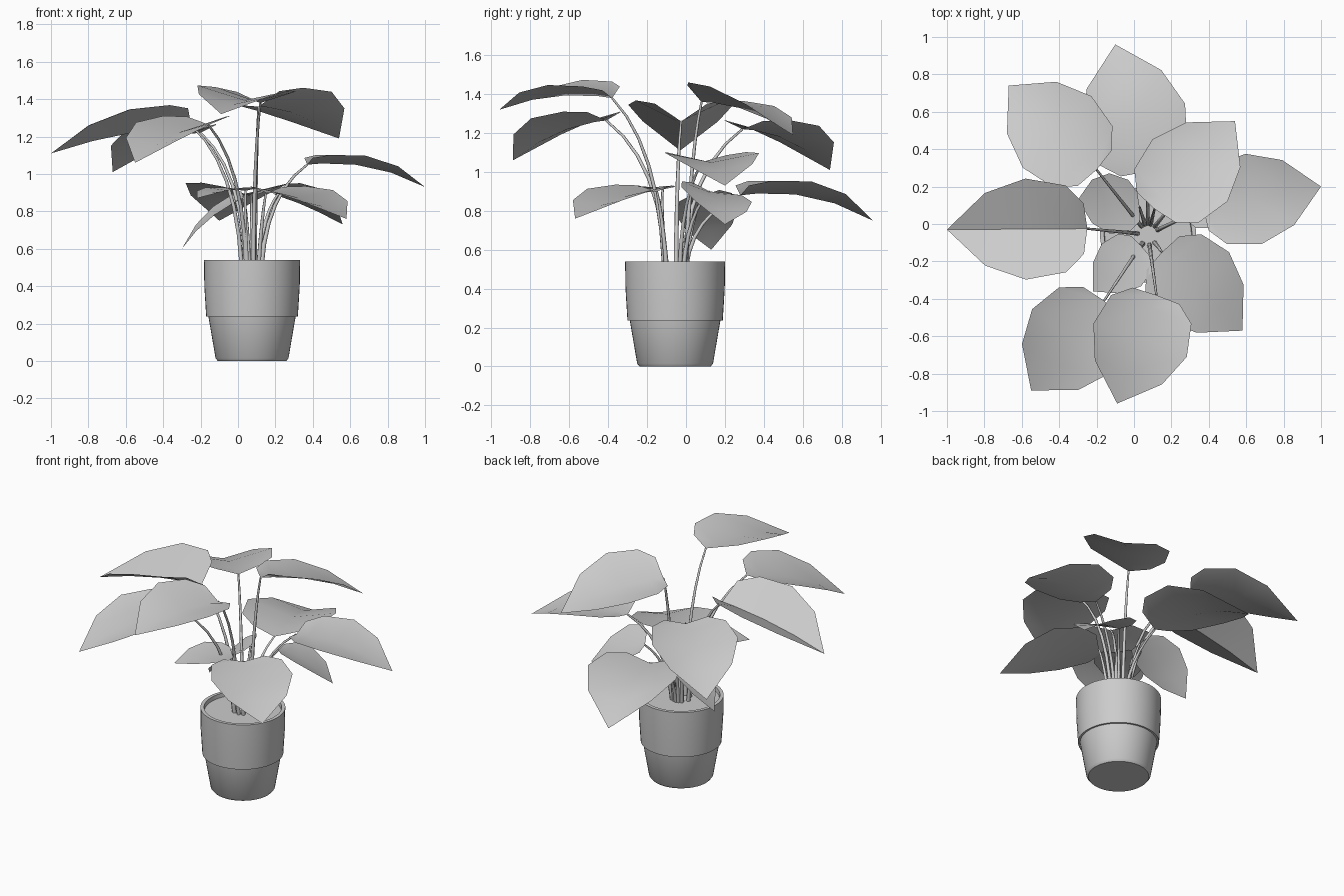
import bpy, bmesh, math
from mathutils import Vector

if "Cube" in bpy.data.objects:
    bpy.data.objects.remove(bpy.data.objects["Cube"])

CX, CY = 0.075, -0.056


def finish(bm, name, angle):
    me = bpy.data.meshes.new(name)
    bm.to_mesh(me)
    bm.free()
    ob = bpy.data.objects.new(name, me)
    bpy.context.collection.objects.link(ob)
    bpy.ops.object.select_all(action='DESELECT')
    ob.select_set(True)
    bpy.context.view_layer.objects.active = ob
    bpy.ops.object.shade_smooth_by_angle(angle=math.radians(angle))
    return ob


def lathe(name, profile, n=48):
    bm = bmesh.new()
    vs = [bm.verts.new((CX + r, CY, z)) for r, z in profile]
    edges = [bm.edges.new(p) for p in zip(vs, vs[1:])]
    bmesh.ops.spin(bm, geom=vs + edges, cent=(CX, CY, 0), axis=(0, 0, 1),
                   angle=2 * math.pi, steps=n, use_duplicate=False)
    bmesh.ops.remove_doubles(bm, verts=bm.verts[:], dist=1e-4)
    bmesh.ops.recalc_face_normals(bm, faces=bm.faces[:])
    return finish(bm, name, 30)


# Pot with a thicker upper band, and the soil inside
lathe("pot", [(0, 0), (.183, 0), (.195, .015), (.233, .237), (.245, .237),
              (.255, .4), (.257, .54), (.235, .54), (.228, .48), (0, .48)])
lathe("soil", [(0, .517), (.232, .515)])


def leaf(name, base, tip, width, fold, arch, roll):
    base, tip = Vector(base), Vector(tip)
    axis = tip - base
    side = Vector((-axis.y, axis.x, 0)).normalized()
    up = axis.cross(side).normalized()
    w = width / 2
    # rows: position along the midrib, half width, lift of the edge
    rows = [(0, .5, .75), (.12, .86, .95), (.4, 1, 1), (.7, .72, .7), (1, 0, 0)]
    bm = bmesh.new()
    grid = []
    for t, s, lift in rows:
        mid = base + axis * t + up * arch * 4 * t * (1 - t)
        m = bm.verts.new(mid)
        if s == 0:
            grid.append((m, m, m))
            continue
        l, r = [bm.verts.new(mid + side * k * s * w
                             + up * w * (fold + k * roll) * lift)
                for k in (1, -1)]
        grid.append((l, m, r))
    for a, b in zip(grid, grid[1:]):
        for i in (0, 1):
            face = []
            for v in (a[i], b[i], b[i + 1], a[i + 1]):
                if v not in face:
                    face.append(v)
            bm.faces.new(face)
    finish(bm, name, 45)


def stem(name, base):
    end = Vector(base)
    out = Vector((end.x - CX, end.y - CY, 0)).normalized()
    p0 = Vector((CX, CY, .50)) + out * .055
    p1 = p0 + out * .03 + Vector((0, 0, (end.z - .5) * .72))
    cu = bpy.data.curves.new(name, 'CURVE')
    cu.dimensions = '3D'
    cu.bevel_depth = .011
    cu.bevel_resolution = 1
    sp = cu.splines.new('POLY')
    n = 7
    sp.points.add(n - 1)
    for i, p in enumerate(sp.points):
        t = i / (n - 1)
        q = p0 * (1 - t) ** 2 + p1 * 2 * t * (1 - t) + end * t * t
        p.co = (*q, 1)
        p.radius = 1.15 - .6 * t
    ob = bpy.data.objects.new(name, cu)
    bpy.context.collection.objects.link(ob)


# Leaves: name, stalk end, tip, width, fold, arch, roll
leaves = [
    ("left", (-.25, -.025, 1.26), (-1, -.03, 1.11), .54, .46, .025, 0),
    ("front", (.12, -.38, 1.38), (-.09, -.96, 1.32), .53, .25, .04, -.05),
    ("front_left", (-.16, -.41, 1.265), (-.55, -.89, 1.06), .54, .22, .04, 0),
    ("back_left", (-.20, .29, 1.22), (-.67, .74, 1.01), .53, .22, .05, 0),
    ("back_right", (.11, .08, 1.36), (.54, .55, 1.19), .52, .24, .04, -.2),
    ("right", (.37, .085, 1.05), (1, .20, .93), .49, .20, .05, 0),
    ("front_right", (.15, -.15, .90), (.58, -.57, .76), .50, .17, .03, 0),
    ("back", (.07, .28, .88), (-.10, .96, .75), .57, .24, .06, 0),
    ("small_front", (.04, -.12, .91), (-.22, -.36, .87), .31, .10, .02, 0),
    ("small_left", (.03, .09, .88), (-.30, .13, .60), .32, .10, .03, -.2),
    ("small_right", (.22, .12, .90), (.56, .20, .73), .38, .15, .03, -.22),
]
for name, base, tip, width, fold, arch, roll in leaves:
    leaf(name + "_leaf", base, tip, width, fold, arch, roll)
    stem(name + "_stem", base)
